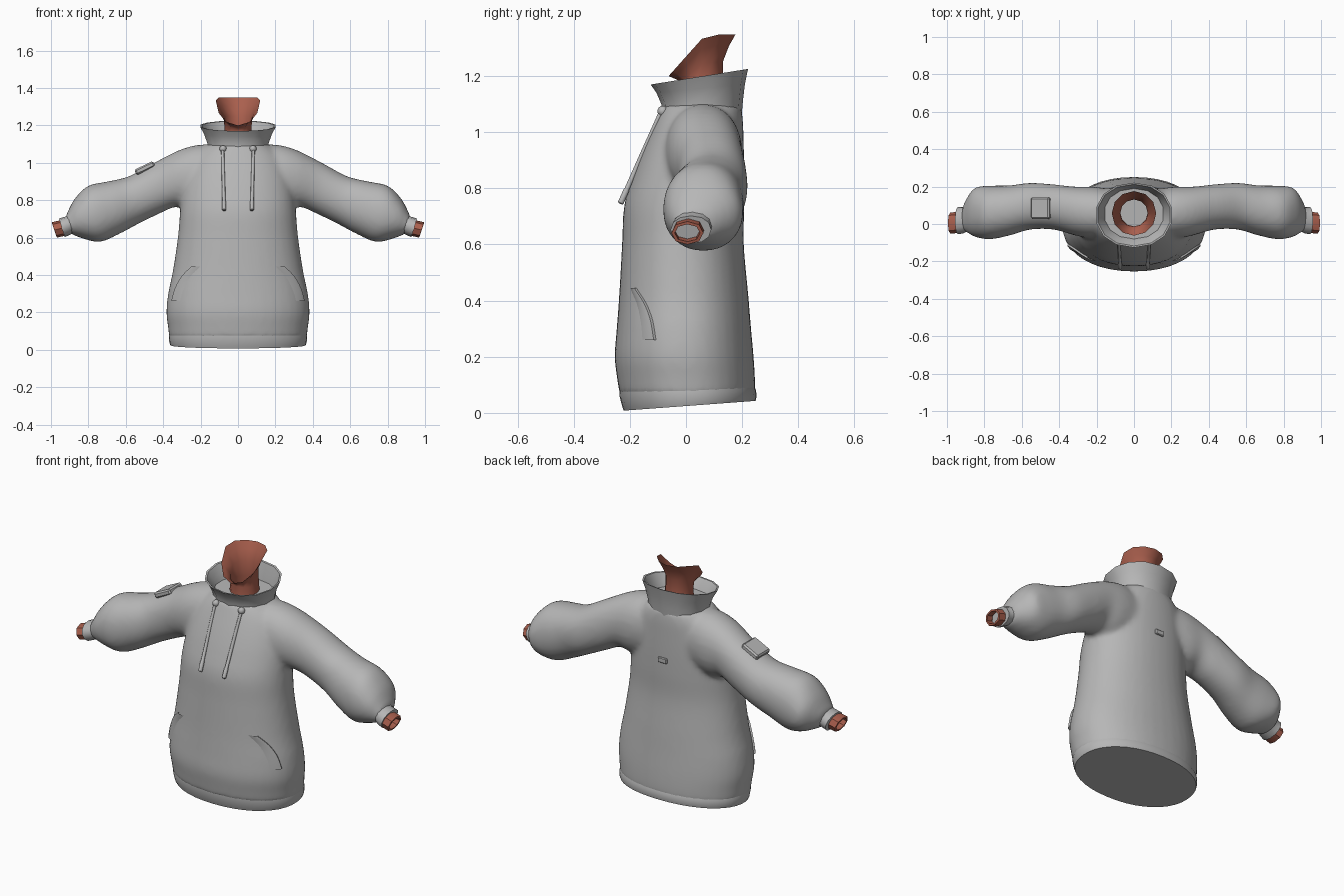
import bpy, bmesh, math
from mathutils import Vector

if "Cube" in bpy.data.objects:
    bpy.data.objects.remove(bpy.data.objects["Cube"])


def material(name, rgb):
    m = bpy.data.materials.new(name)
    m.diffuse_color = (*rgb, 1)
    m.use_nodes = True
    m.node_tree.nodes["Principled BSDF"].inputs["Base Color"].default_value = m.diffuse_color
    return m


GREY = material("grey fabric", (0.47, 0.47, 0.47))
RED = material("red skin", (0.40, 0.115, 0.075))


def loft(bm, rings, cap_start=True, cap_end=True, closed=True):
    """Skin a list of equal-length point rows; caps are fans."""
    rows = [[bm.verts.new(p) for p in r] for r in rings]
    n = len(rows[0])
    for a, b in zip(rows, rows[1:]):
        for i in range(n if closed else n - 1):
            j = (i + 1) % n
            bm.faces.new((a[i], a[j], b[j], b[i]))
    for row, use in ((rows[0], cap_start), (rows[-1], cap_end)):
        if use and closed:
            mid = bm.verts.new(sum((v.co for v in row), Vector()) / n)
            for i in range(n):
                bm.faces.new((row[i], row[(i + 1) % n], mid))


def finish(bm, name, mat, angle=40):
    bmesh.ops.recalc_face_normals(bm, faces=bm.faces)
    me = bpy.data.meshes.new(name)
    bm.to_mesh(me)
    bm.free()
    me.materials.append(mat)
    ob = bpy.data.objects.new(name, me)
    bpy.context.collection.objects.link(ob)
    bpy.ops.object.select_all(action='DESELECT')
    ob.select_set(True)
    bpy.context.view_layer.objects.active = ob
    bpy.ops.object.shade_smooth_by_angle(angle=math.radians(angle))
    return ob


def spline(rows, k=5):
    """Catmull-Rom refinement of parameter rows."""
    out = []
    for i in range(len(rows) - 1):
        p = [rows[max(0, min(len(rows) - 1, i + d))] for d in (-1, 0, 1, 2)]
        for s in range(k):
            t = s / k
            out.append([b + 0.5 * t * (c - a + t * (2*a - 5*b + 4*c - d + t * (3*(b - c) + d - a)))
                        for a, b, c, d in zip(*p)])
    return out + [list(rows[-1])]


def spow(v, e):
    return math.copysign(abs(v) ** e, v)


def oval(z, hw, yf, yb, n=40, tilt=0.0, e=0.93):
    """Horizontal oval from front yf to back yb, rising by tilt to the rear."""
    pts = []
    for i in range(n):
        a = 2 * math.pi * i / n
        y = (yf + yb) / 2 - (yb - yf) / 2 * spow(math.cos(a), e)
        pts.append(Vector((hw * spow(math.sin(a), e), y, z + tilt * (y - yf))))
    return pts


def arm_ring(row, side, n=28):
    """Ring through a top point, a bottom point and a y range."""
    tx, tz, bx, bz, y0, y1 = row
    pts = []
    for i in range(n):
        a = 2 * math.pi * i / n
        u, v = spow(math.sin(a), 0.93), spow(math.cos(a), 0.93)
        pts.append(Vector((side * ((tx + bx) / 2 + (tx - bx) / 2 * u),
                           (y0 + y1) / 2 + (y1 - y0) / 2 * v,
                           (tz + bz) / 2 + (tz - bz) / 2 * u)))
    return pts


# Torso rows: height, half width, front y, back y
TORSO = spline([
    (0.06, .368, -.236, .246), (0.12, .374, -.245, .246), (0.20, .383, -.254, .241),
    (0.30, .374, -.247, .232), (0.42, .349, -.238, .222), (0.60, .322, -.228, .206),
    (0.74, .310, -.220, .208), (0.85, .298, -.188, .208), (0.95, .275, -.150, .206),
    (1.04, .235, -.110, .203), (1.10, .165, -.082, .195)])

# Sleeve rows: top x, top z, bottom x, bottom z, y range
SLEEVE = spline([
    (.10, 1.09, .18, .76, -.06, .19), (.20, 1.098, .26, .75, -.075, .20),
    (.31, 1.07, .33, .765, -.06, .20), (.45, 1.00, .41, .733, -.03, .212),
    (.58, .93, .53, .675, -.03, .22), (.69, .902, .63, .622, -.06, .207),
    (.80, .878, .735, .577, -.082, .205), (.872, .81, .82, .592, -.07, .195),
    (.91, .74, .875, .612, -.045, .135), (.925, .71, .90, .622, -.038, .09)])

# Hoodie body: torso and sleeves fused into one soft surface
bm = bmesh.new()
loft(bm, [oval(*r) for r in TORSO])
for side in (-1, 1):
    loft(bm, [arm_ring(r, side) for r in SLEEVE])
body = finish(bm, "hoodie_body", GREY)
rm = body.modifiers.new("fuse", 'REMESH')
rm.mode = 'VOXEL'
rm.voxel_size = 0.014
rm.use_smooth_shade = True
sm = body.modifiers.new("soften", 'SMOOTH')
sm.factor = 0.5
sm.iterations = 8

# Hem band with closed underside
bm = bmesh.new()
loft(bm, [oval(.008, .362, -.222, .248, tilt=.074), oval(.022, .367, -.227, .251, tilt=.07),
          oval(.06, .370, -.237, .250, tilt=.04), oval(.085, .366, -.236, .244, tilt=.02)])
finish(bm, "hem_band", GREY)

# Cuffs, and the hollow wrist stubs showing out of them
for side, tag in ((-1, "right"), (1, "left")):
    bm = bmesh.new()
    loft(bm, [arm_ring(r, side, 12) for r in (
        (.905, .722, .88, .625, -.04, .10), (.925, .712, .90, .614, -.05, .09),
        (.957, .702, .927, .603, -.055, .09))])
    finish(bm, tag + "_cuff", GREY)
    bm = bmesh.new()
    loft(bm, [arm_ring(r, side, 8) for r in (
        (.93, .698, .905, .615, -.045, .065), (.995, .682, .968, .600, -.052, .062),
        (.993, .672, .972, .610, -.040, .050), (.960, .68, .935, .62, -.040, .050))],
        False, False)
    finish(bm, tag + "_wrist", RED)

# Stand-up collar: outer wall, rim, inner wall and floor
bm = bmesh.new()
loft(bm, [oval(1.055, .165, -.085, .198, 14), oval(1.10, .168, -.088, .203, 14, .05),
          oval(1.14, .185, -.105, .210, 14, .10), oval(1.170, .206, -.126, .221, 14, .16),
          oval(1.170, .196, -.117, .212, 14, .16), oval(1.14, .172, -.094, .197, 14, .08),
          oval(1.115, .160, -.080, .190, 14, .04)], False, True)
finish(bm, "collar", GREY)

# Neck: open tube with a flared rim, low at the chin and high at the back
bm = bmesh.new()
N = 12


def neck_ring(r, z, cy=.06, lift=0.0):
    pts = []
    for i in range(N):
        a = 2 * math.pi * i / N
        rise = min(1, .9 * (1 - math.cos(a)))
        pts.append(Vector((r * math.sin(a), cy - r * math.cos(a), z + lift * rise)))
    return pts


loft(bm, [neck_ring(.080, 1.10), neck_ring(.073, 1.165), neck_ring(.074, 1.18, .057, .07),
          neck_ring(.098, 1.192, .055, .115), neck_ring(.119, 1.20, .057, .148)], False, False)
finish(bm, "neck", RED, 60)


def tube(name, path, radii, n=10):
    """Round tube in a y-z plane along a path."""
    bm = bmesh.new()
    d = (Vector(path[-1]) - Vector(path[0])).normalized()
    u = Vector((1, 0, 0))
    v = d.cross(u).normalized()
    loft(bm, [[Vector(p) + r * (u * math.cos(2 * math.pi * i / n) + v * math.sin(2 * math.pi * i / n))
               for i in range(n)] for p, r in zip(path, radii)])
    return finish(bm, name, GREY)


# Drawstrings with a knot at the top and a thicker tip
for side, tag in ((-1, "right"), (1, "left")):
    top, end = Vector((side * .082, -.09, 1.07)), Vector((side * .074, -.234, .745))
    ts = (0, .5, .84, .85, .99, 1)
    tube(tag + "_drawstring", [top.lerp(end, t) for t in ts],
         (.008, .009, .009, .011, .011, .007))
    bm = bmesh.new()
    bmesh.ops.create_uvsphere(bm, u_segments=12, v_segments=8, radius=.019)
    bmesh.ops.translate(bm, verts=bm.verts, vec=(side * .08, -.083, 1.075))
    finish(bm, tag + "_drawstring_knot", GREY)


def torso_front(x, z):
    """Front surface y of the torso at a given x and z."""
    for a, b in zip(TORSO, TORSO[1:]):
        if a[0] <= z <= b[0]:
            t = (z - a[0]) / (b[0] - a[0])
            _, hw, yf, yb = [p + t * (q - p) for p, q in zip(a, b)]
            s = min(1, abs(x) / hw) ** (1 / .93)
            return (yf + yb) / 2 - (yb - yf) / 2 * max(0, 1 - s * s) ** .465
    return 0


# Pocket openings: raised lips fading into the front
for side, tag in ((-1, "right"), (1, "left")):
    bm = bmesh.new()
    rows = []
    for x, z in spline([(.245, .445), (.295, .395), (.332, .33), (.352, .26)], 4):
        row = []
        for dx, out in ((0, -.01), (0, .009), (-.015, .009), (-.05, -.003)):
            out_dir = Vector((side * .6, -.8, 0))
            row.append(Vector((side * (x + dx), torso_front(x + dx, z), z)) + out_dir * out)
        rows.append(row)
    loft(bm, rows, closed=False)
    finish(bm, tag + "_pocket_lip", GREY, 50)


def plate(name, size, loc, rot_y=0.0):
    bm = bmesh.new()
    bmesh.ops.create_cube(bm, size=1)
    bmesh.ops.scale(bm, verts=bm.verts, vec=size)
    bmesh.ops.bevel(bm, geom=bm.edges[:], offset=min(size) * .25, segments=1, affect='EDGES')
    ob = finish(bm, name, GREY, 30)
    ob.location = loc
    ob.rotation_euler[1] = rot_y
    return ob


# Patch on the right sleeve and small tag on the back
plate("sleeve_patch", (.11, .115, .032), (-.498, .085, .972), math.radians(-26))
plate("back_tag", (.055, .016, .03), (0, .208, .82))
